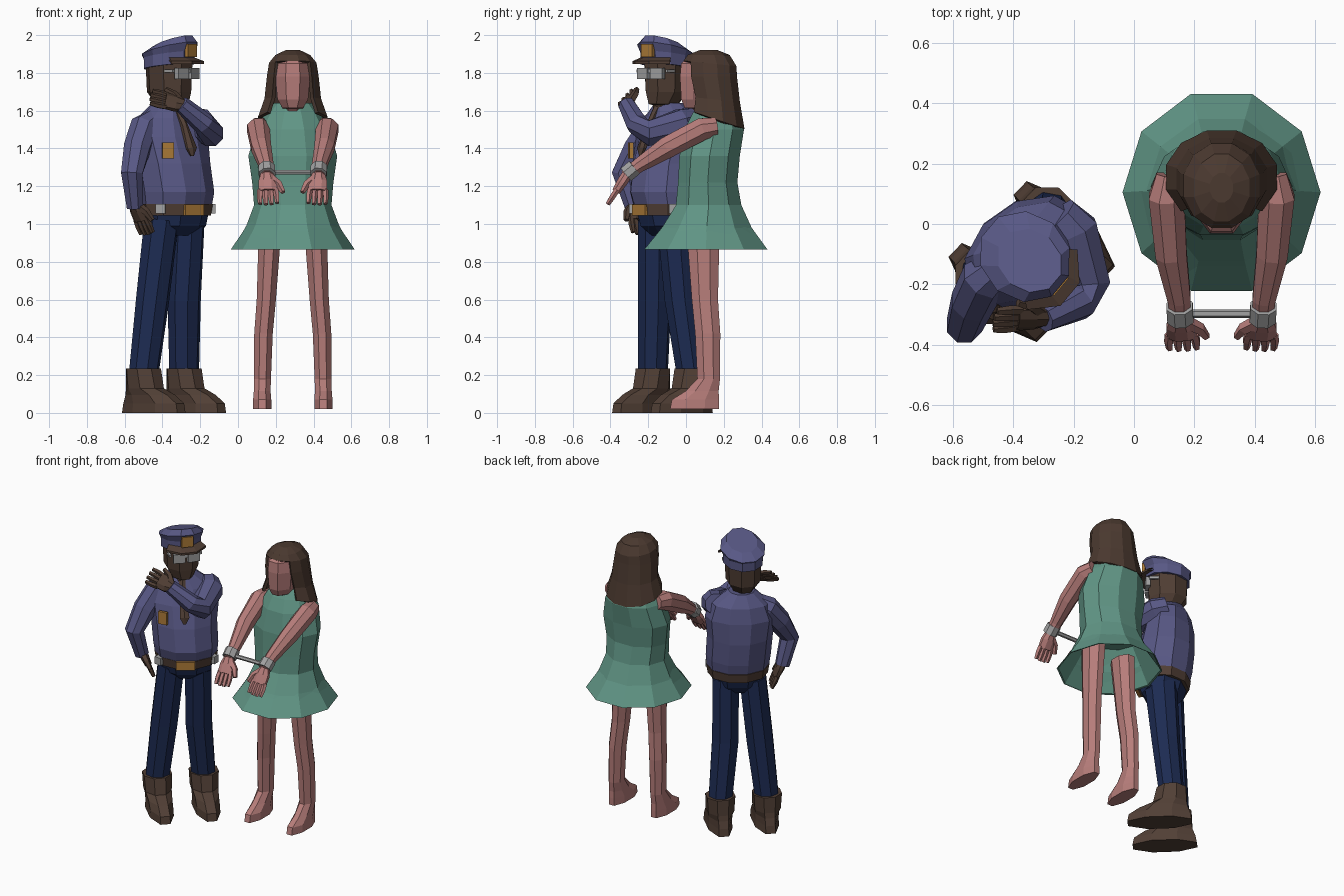
import bpy, bmesh, math
from mathutils import Vector as V

if "Cube" in bpy.data.objects:
    bpy.data.objects.remove(bpy.data.objects["Cube"])

def material(name, rgb):
    m = bpy.data.materials.new(name)
    m.diffuse_color = (*rgb, 1)
    m.use_nodes = True
    m.node_tree.nodes["Principled BSDF"].inputs["Base Color"].default_value = m.diffuse_color
    return m

PINK = material("pink_skin", (0.47, 0.205, 0.195))
GREEN = material("green_cloth", (0.118, 0.30, 0.235))
BLUE = material("blue_shirt", (0.098, 0.098, 0.235))
NAVY = material("navy_cloth", (0.012, 0.024, 0.084))
DARK = material("dark_skin", (0.078, 0.047, 0.033))
LEATHER = material("brown_leather", (0.083, 0.05, 0.036))
HAIR = material("brown_hair", (0.07, 0.041, 0.029))
STEEL = material("grey_steel", (0.36, 0.36, 0.36))
GOLD = material("gold", (0.42, 0.20, 0.04))

def ring(cx, cy, z, rx, ry, yaw=0, tilt=0, n=8):
    """Horizontal oval section with a flat side to the front; tilt lifts the front."""
    out = []
    c, s = math.cos(yaw), math.sin(yaw)
    for i in range(n):
        a = 2 * math.pi * (i + .5) / n - math.pi / 2
        x, y = rx * math.cos(a), ry * math.sin(a)
        out.append(V((cx + x * c - y * s, cy + x * s + y * c, z - tilt * y)))
    return out

def stack(rows, **kw):
    return [ring(*r, **kw) for r in rows]

def limb(points, ref=(1, 0, 0), n=8):
    """Sections across a path; each point is (position, radius along ref, other radius)."""
    ps = [V(p[0]) for p in points]
    out = []
    for i, p in enumerate(points):
        d = (ps[min(i + 1, len(ps) - 1)] - ps[max(i - 1, 0)]).normalized()
        u = (V(ref) - d * V(ref).dot(d)).normalized()
        w = d.cross(u)
        ang = [2 * math.pi * (k + .5) / n for k in range(n)]
        out.append([ps[i] + u * math.cos(a) * p[1] + w * math.sin(a) * p[-1] for a in ang])
    return out

def box(c, size, yaw=0):
    r = math.sqrt(.5)
    return [ring(c[0], c[1], c[2] + k * size[2] / 2, size[0] * r, size[1] * r, yaw, n=4)
            for k in (-1, 1)]

def make(name, parts, mat, caps=(True, True), drop=None):
    bm = bmesh.new()
    for rings in parts:
        vs = [[bm.verts.new(p) for p in r] for r in rings]
        n = len(vs[0])
        for a, b in zip(vs, vs[1:]):
            for i in range(n):
                j = (i + 1) % n
                bm.faces.new((a[i], a[j], b[j], b[i]))
        if caps[0]:
            bm.faces.new(vs[0][::-1])
        if caps[1]:
            bm.faces.new(vs[-1])
    if drop:
        gone = [f for f in bm.faces if drop(f.calc_center_median())]
        bmesh.ops.delete(bm, geom=gone, context='FACES')
    bmesh.ops.recalc_face_normals(bm, faces=bm.faces)
    me = bpy.data.meshes.new(name)
    bm.to_mesh(me)
    bm.free()
    me.materials.append(mat)
    ob = bpy.data.objects.new(name, me)
    bpy.context.collection.objects.link(ob)
    return ob

def hand(name, wrist, d, thumb, mat, curl=0.0):
    w, d = V(wrist), V(d).normalized()
    s = (V(thumb) - d * V(thumb).dot(d)).normalized()
    nrm = d.cross(s) * curl
    parts = [limb([(w, .034, .03), (w + d * .05, .052, .03), (w + d * .11, .054, .024)], s)]
    for i in range(4):
        k = i - 1.5
        a = w + d * .1 + s * k * .027
        b = a + d * (.05 - .006 * abs(k)) + s * k * .003 + nrm * .01
        parts.append(limb([(a, .016), (b, .016), (b + d * .045 + nrm * .025, .012)], s, 5))
    parts.append(limb([(w + d * .03 + s * .02, .024), (w + d * .07 + s * .06, .021),
                       (w + d * .12 + s * .08, .014)], s, 5))
    make(name, parts, mat)

# ---------- woman, symmetric about x = CX ----------
CX = .29
make("dress", [stack([(CX, .11, 1.1, .185, .155), (CX, .105, .868, .315, .335),
                      (CX, .105, .865, .328, .343), (CX, .11, .98, .25, .25), (CX, .12, 1.1, .205, .182),
                      (CX, .115, 1.22, .215, .165), (CX, .125, 1.36, .235, .168), (CX, .15, 1.5, .195, .165),
                      (CX, .155, 1.58, .15, .13), (CX, .155, 1.64, .10, .09)], n=10)], GREEN)
make("woman_head", [stack([(CX, .12, 1.56, .055, .055), (CX, .11, 1.61, .06, .08), (CX, .085, 1.615, .06, .10),
                           (CX, .09, 1.66, .088, .125), (CX, .09, 1.78, .1, .132),
                           (CX, .09, 1.85, .09, .125), (CX, .10, 1.895, .05, .08)])], PINK)
hair = make("long_hair", [stack([(CX, .155, 1.555, .19, .16, 0, .33), (CX, .15, 1.66, .155, .14, 0, .1),
                                 (CX, .13, 1.78, .142, .145), (CX, .127, 1.85, .13, .145, 0, .1),
                                 (CX, .12, 1.895, .095, .115), (CX, .12, 1.92, .04, .05)], n=12)],
            HAIR, caps=(False, True),
            drop=lambda c: c.z < 1.835 and c.y < .12 and abs(c.x - CX) < .095)
mod = hair.modifiers.new("thickness", 'SOLIDIFY')
mod.thickness = .02

for s, side in ((-1, "right"), (1, "left")):
    X = lambda o: CX + s * o
    make("woman_leg_" + side, [stack([
        (X(.162), .045, .02, .052, .14), (X(.162), .05, .07, .052, .135), (X(.162), .085, .115, .048, .095),
        (X(.16), .12, .18, .048, .065), (X(.155), .115, .42, .053, .072),
        (X(.14), .10, .6, .055, .075), (X(.12), .09, .98, .065, .095)])], PINK)
    make("woman_arm_" + side, [limb([
        ((X(.17), .16, 1.515), .05), ((X(.182), .09, 1.505), .064), ((X(.167), -.1, 1.405), .056, .062),
        ((X(.14), -.25, 1.31), .041), ((X(.137), -.32, 1.255), .034)])], PINK)
    hand("woman_hand_" + side, (X(.137), -.31, 1.265), (-s * .05, -.52, -.8), (-s, 0, 0), PINK)
    make("cuff_" + side, [limb([((X(.139), -.272, 1.30), .047), ((X(.136), -.317, 1.262), .047)])], STEEL)
make("cuff_bar", [limb([((CX - .1, -.297, 1.275), .014), ((CX + .1, -.297, 1.275), .014)], (0, 0, 1), 6)], STEEL)

# ---------- officer, turned towards +x ----------
BY, HY = math.radians(35), math.radians(50)

def at(c, yaw, side, fwd, z):
    """Point beside and in front of centre c for the given heading."""
    return (c[0] + side * math.cos(yaw) + fwd * math.sin(yaw),
            c[1] + side * math.sin(yaw) - fwd * math.cos(yaw), z)

make("shirt", [stack([(-.325, -.105, 1.085, .195, .165), (-.325, -.11, 1.17, .205, .188),
                      (-.345, -.10, 1.32, .208, .18), (-.36, -.085, 1.46, .225, .155),
                      (-.365, -.075, 1.56, .19, .125), (-.37, -.085, 1.64, .085, .085)],
                     yaw=BY, n=10)], BLUE)
W = (-.325, -.105)
make("belt", [stack([(*W, 1.045, .19, .165), (*W, 1.105, .2, .175)], yaw=BY, n=10)], LEATHER)
make("buckle", [box(at(W, BY, -.005, .165, 1.073), (.12, .02, .058), BY)], GOLD)
make("belt_pouches", [box(at(W, BY, .165, .07, 1.08), (.045, .06, .05), BY + 1),
                      box(at(W, BY, -.165, .09, 1.08), (.05, .05, .05), BY - .7)], STEEL)
make("trouser_seat", [stack([(-.33, -.1, .94, .1, .08), (*W, .99, .168, .13), (*W, 1.06, .18, .152)],
                            yaw=BY)], NAVY)

for side, hip, knee, ankle in (("right", (-.405, -.155, 1.02), (-.452, -.165, .6), (-.50, -.175, .2)),
                               ("left", (-.268, -.055, 1.02), (-.285, -.025, .6), (-.285, .03, .2))):
    make("trouser_leg_" + side, [limb([(hip, .09, .105), (knee, .09), (ankle, .08)], (.82, .57, 0))], NAVY)
    f = math.radians(46)
    make("boot_" + side, [[ring(*at(ankle, f, 0, o, z), a, b, yaw=f) for o, z, a, b in
                           ((.075, 0, .083, .22), (.075, .05, .08, .21), (.05, .095, .082, .165),
                            (.01, .13, .09, .115), (0, .235, .097, .1))]], LEATHER)

# arm hanging at the hip and arm folded up to the chin
make("sleeve_lowered", [limb([((-.43, -.13, 1.56), .06), ((-.495, -.18, 1.51), .08),
                              ((-.535, -.26, 1.4), .075), ((-.562, -.335, 1.27), .062),
                              ((-.545, -.28, 1.09), .047)])], BLUE)
hand("officer_hand_lowered", (-.55, -.28, 1.12), (.06, .03, -.15), (.5, -.5, 0), DARK)
make("sleeve_raised", [limb([((-.25, .03, 1.55), .07), ((-.20, -.02, 1.53), .085), ((-.145, -.2, 1.48), .072),
                             ((-.18, -.26, 1.53), .06), ((-.3, -.315, 1.635), .045)], (0, 0, 1))], BLUE)
hand("officer_hand_raised", (-.28, -.305, 1.625), (-.19, -.015, .05), (0, .6, .7), DARK)

make("badge", [box(at((-.335, -.1), BY, -.14, .138, 1.39), (.06, .02, .085), .15)], GOLD)
make("tie", [limb([((-.325, -.15, 1.62), .025, .02), ((-.285, -.195, 1.52), .02, .02),
                   ((-.246, -.235, 1.40), .035, .015), ((-.243, -.24, 1.36), .01, .008)],
                  (.82, .57, 0), 6)], LEATHER)

# head, glasses and cap
H = (-.365, -.105)
make("officer_head", [stack([(*H, 1.55, .07, .075), (*H, 1.63, .07, .085), (-.35, -.118, 1.635, .07, .10),
                             (*H, 1.70, .108, .128), (*H, 1.87, .118, .135)], yaw=HY)], DARK)
G = []
for s in (-1, 1):
    G.append(box(at(H, HY, s * .046, .127, 1.797), (.076, .03, .06), HY + s * .12))
    G.append(box(at(H, HY, s * .1, .085, 1.81), (.014, .06, .016), HY))
G.append(box(at(H, HY, 0, .13, 1.81), (.03, .02, .02), HY))
make("sunglasses", G, STEEL)
make("cap", [[ring(*at(H, HY, 0, o, z), a, b, HY, t, 10) for o, z, a, b, t in
              ((0, 1.835, .13, .144, .12), (0, 1.895, .132, .146, .15), (.005, 1.925, .145, .16, .25),
               (.025, 1.963, .1, .115, .32))]], BLUE)
make("cap_emblem", [box(at(H, HY, 0, .152, 1.918), (.075, .02, .07), HY)], GOLD)

# visor: front part of a sloping flat ring
R = [[ring(*H, z, a, b, HY, 0, 10) for z, a, b in
      ((1.872, .12, .132), (1.848, .16, .21), (1.862, .16, .21), (1.886, .12, .132))]]
make("cap_visor", R, LEATHER, caps=(False, False),
     drop=lambda c: (c.x - H[0]) * math.sin(HY) - (c.y - H[1]) * math.cos(HY) < .08)
